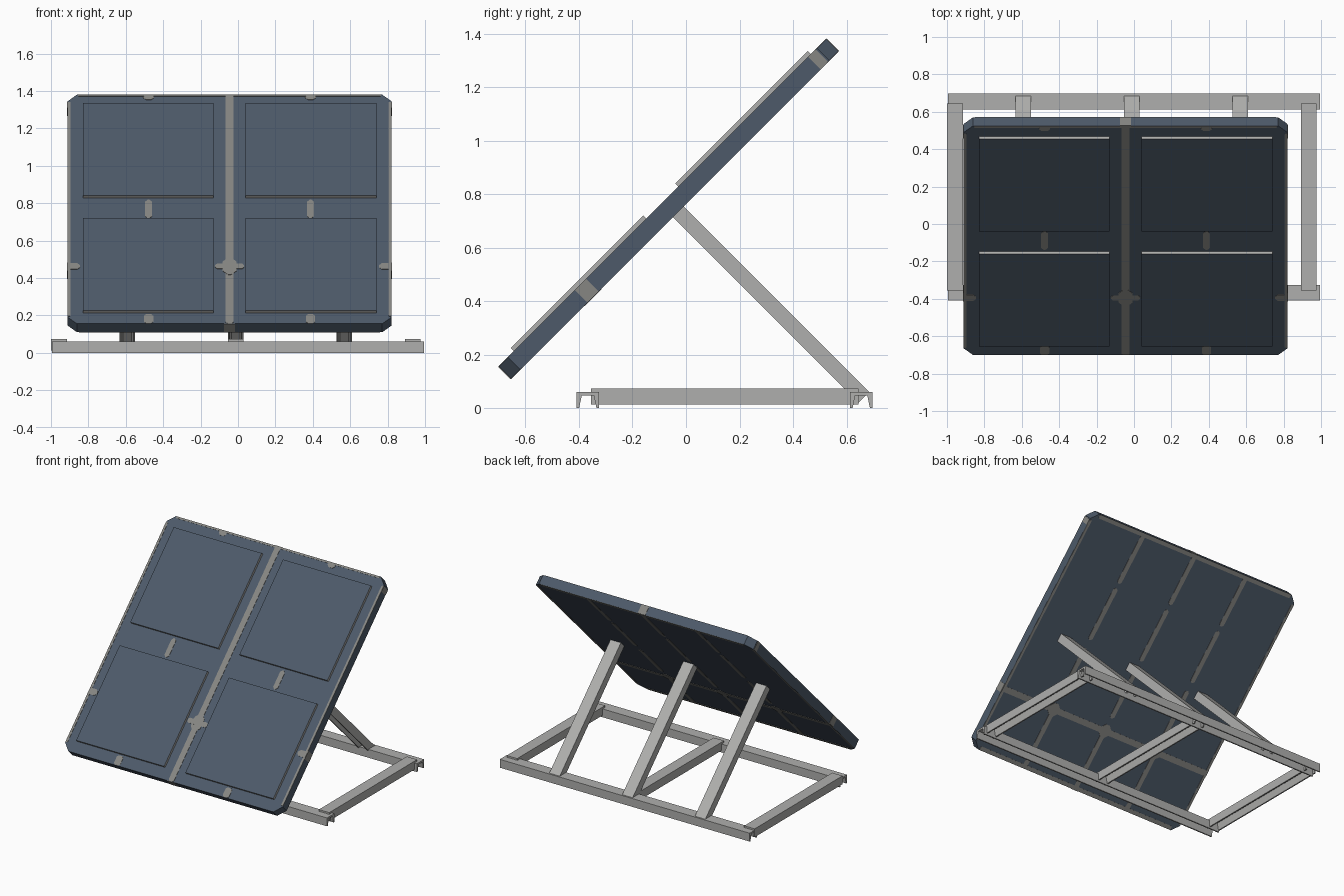
import bpy, bmesh, math
from mathutils import Matrix, Vector

if "Cube" in bpy.data.objects:
    bpy.data.objects.remove(bpy.data.objects["Cube"])


def material(name, rgb):
    m = bpy.data.materials.new(name)
    m.diffuse_color = (*rgb, 1)
    m.use_nodes = True
    m.node_tree.nodes["Principled BSDF"].inputs["Base Color"].default_value = m.diffuse_color
    return m


METAL = material("light_grey_metal", (0.43, 0.43, 0.42))
WORN = material("worn_grey", (0.24, 0.24, 0.225))
BLUE = material("dark_slate_blue", (0.075, 0.102, 0.142))

# Panel frame: local x = width, y = up the slope, z = out of the front face
TILT = Matrix.Translation((-0.045, -0.065, 0.745)) @ Matrix.Rotation(math.radians(45), 4, 'X')
HALF, THICK = 0.866, 0.064


def prism(name, outline, z0, z1, matrix, mats, rule=None):
    """Extrude a flat outline from z0 to z1, then place it."""
    bm = bmesh.new()
    low = [bm.verts.new((x, y, z0)) for x, y in outline]
    high = [bm.verts.new((x, y, z1)) for x, y in outline]
    n = len(outline)
    bm.faces.new(low[::-1])
    bm.faces.new(high)
    for i in range(n):
        j = (i + 1) % n
        bm.faces.new((low[i], low[j], high[j], high[i]))
    bmesh.ops.recalc_face_normals(bm, faces=bm.faces)
    if rule:
        for f in bm.faces:
            f.material_index = rule(f.normal)
    bm.transform(matrix)
    me = bpy.data.meshes.new(name)
    bm.to_mesh(me)
    bm.free()
    for m in mats:
        me.materials.append(m)
    ob = bpy.data.objects.new(name, me)
    bpy.context.collection.objects.link(ob)
    return ob


def block(cx, cy, w, h, c=0.0):
    """Rectangle outline, optionally with cut corners."""
    a, b = w / 2, h / 2
    if c == 0:
        return [(cx - a, cy - b), (cx + a, cy - b), (cx + a, cy + b), (cx - a, cy + b)]
    return [(cx - a + c, cy - b), (cx + a - c, cy - b), (cx + a, cy - b + c), (cx + a, cy + b - c),
            (cx + a - c, cy + b), (cx - a + c, cy + b), (cx - a, cy + b - c), (cx - a, cy - b + c)]


def channel(name, p0, p1, up, w=0.083, h=0.06):
    """U channel, open side away from up; p0-p1 runs along the closed face."""
    p0, p1, up = Vector(p0), Vector(p1), Vector(up).normalized()
    d = (p1 - p0).normalized()
    side = up.cross(d)
    m = Matrix((side, up, d)).transposed().to_4x4()
    m.translation = p0
    a = w / 2
    profile = [(-a, 0), (-a, -h), (-a + 0.009, -h), (-a + 0.019, -0.012),
               (a - 0.019, -0.012), (a - 0.009, -h), (a, -h), (a, 0)]
    return prism(name, profile, 0, (p1 - p0).length, m, [METAL])


# Tilted slab with cut corners
prism("panel_slab", block(0, 0, 2 * HALF, 2 * HALF, 0.05), -THICK / 2, THICK / 2, TILT, [BLUE])

# Four raised square cells: blue face, metal rim
for i, sx in enumerate((-1, 1)):
    for j, sy in enumerate((-1, 1)):
        prism(f"panel_cell_{i}{j}", block(sx * 0.435, sy * 0.435, 0.70, 0.70), THICK / 2 - 0.002,
              THICK / 2 + 0.018, TILT, [METAL, BLUE], lambda n: int(n.z > 0.5))

F0, F1 = THICK / 2 - 0.001, THICK / 2 + 0.002      # front skin
B0, B1 = -THICK / 2 - 0.002, -THICK / 2 + 0.001    # back skin


def wear(name, cx, cy, w, h, c, z0, z1):
    prism(name, block(cx, cy, w, h, c), z0, z1, TILT, [WORN])


# Worn seams on the front
wear("front_seam", 0, 0, 0.042, 1.73, 0.01, F0, F1)
wear("front_seam_bulge", 0, -0.433, 0.075, 0.13, 0.03, F0, F1 + 0.0005)
wear("front_seam_cross", 0, -0.433, 0.155, 0.036, 0.01, F0, F1 + 0.001)
wear("front_top_edge", 0, 0.859, 1.62, 0.013, 0.004, F0, F1)
for s in (-1, 1):
    wear("front_side_edge", s * 0.858, 0.0, 0.016, 1.62, 0.004, F0, F1)
    wear("front_side_spot", s * 0.832, -0.433, 0.067, 0.045, 0.015, F0, F1)
    wear("front_gap_spot", s * 0.433, 0, 0.036, 0.14, 0.014, F0, F1)
    wear("front_top_spot", s * 0.433, 0.845, 0.06, 0.035, 0.015, F0, F1)
    wear("front_bottom_spot", s * 0.433, -0.83, 0.05, 0.07, 0.012, F0, F1)
    # Worn spots on the slab sides
    for y, h in ((-0.433, 0.06), (0.79, 0.04)):
        wear("side_spot", s * 0.866, y, 0.004, h, 0, -THICK / 2, THICK / 2)
# Worn spots on the top and bottom rims
for s in (-1, 1):
    wear("rim_spot", 0, s * 0.866, 0.06, 0.004, 0, -THICK / 2, THICK / 2)

# Worn seams on the back: dashed lines up the slope, one cross line
for x in (-0.433, 0, 0.433):
    for y, h in ((-0.62, 0.46), (-0.16, 0.36), (0.27, 0.38), (0.68, 0.37)):
        wear("back_seam", x, y, 0.034, h, 0.012, B0, B1)
    wear("back_node", x, -0.433, 0.1, 0.09, 0.035, B0 - 0.0005, B1)
wear("back_cross_seam", 0, -0.433, 1.72, 0.04, 0.012, B0, B1)
for s in (-1, 1):
    wear("back_end_edge", 0, s * 0.852, 1.62, 0.027, 0.006, B0, B1)
    wear("back_side_edge", s * 0.856, 0, 0.018, 1.62, 0.006, B0, B1)

# Base frame: two long rails and three cross rails
for name, y in (("front_rail", -0.367), ("back_rail", 0.655)):
    channel(name, (-0.995, y, 0.06), (0.995, y, 0.06), (0, 0, 1))
for name, x in (("left", -0.957), ("middle", -0.013), ("right", 0.934)):
    channel(name + "_cross_rail", (x, -0.355, 0.073), (x, 0.645, 0.073), (0, 0, 1))

# Three struts, square to the back of the panel
for name, x in (("left", -0.592), ("middle", -0.013), ("right", 0.567)):
    channel(name + "_strut", (x, 0.685, 0.06), (x, -0.015, 0.76), (0, 1, 1), h=0.057)
